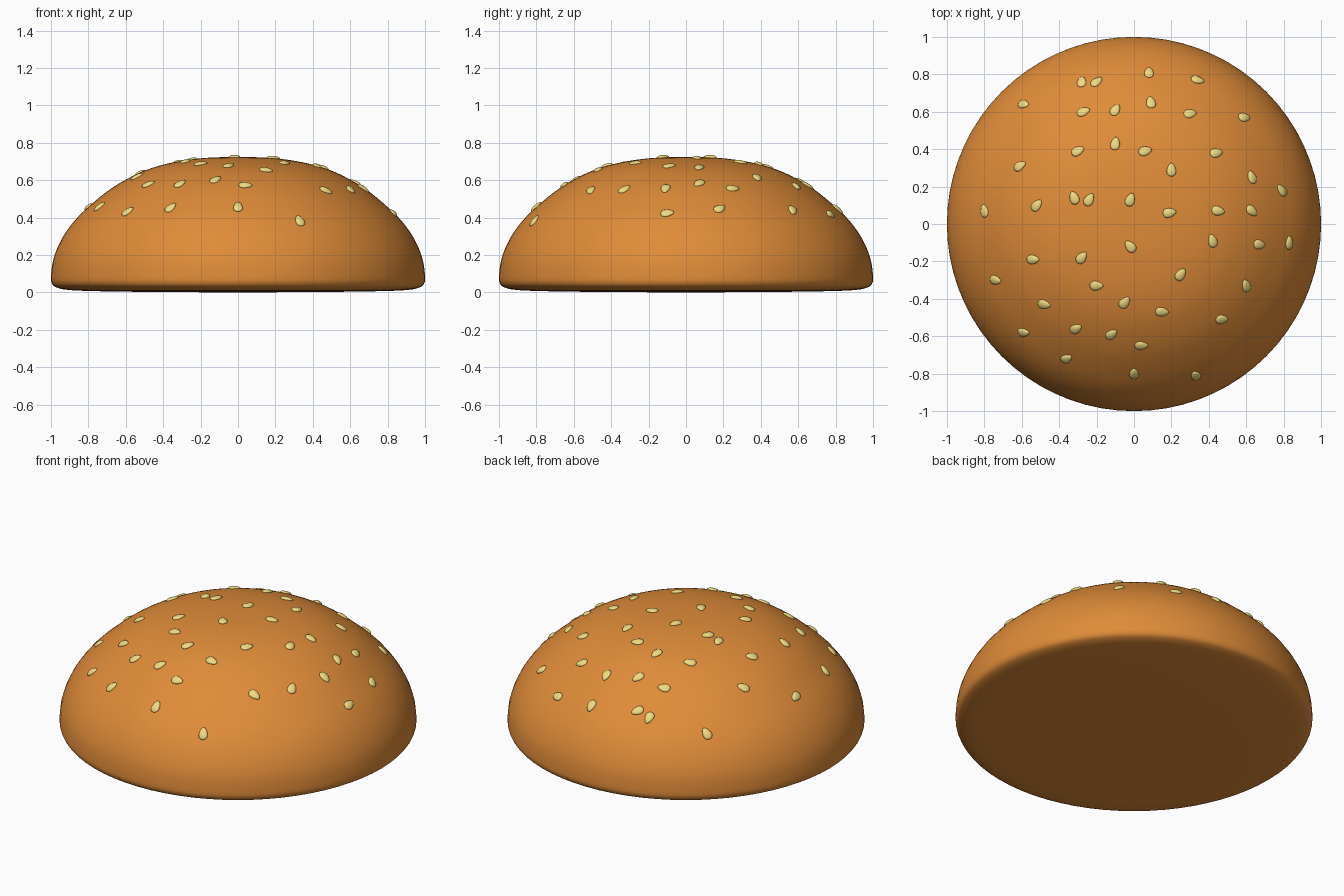
import bpy, bmesh, math
from mathutils import Vector, Matrix

if "Cube" in bpy.data.objects:
    bpy.data.objects.remove(bpy.data.objects["Cube"])


def material(name, color):
    m = bpy.data.materials.new(name)
    m.diffuse_color = (*color, 1)
    m.use_nodes = True
    m.node_tree.nodes["Principled BSDF"].inputs["Base Color"].default_value = m.diffuse_color
    return m


def new_object(name, bm, mat):
    mesh = bpy.data.meshes.new(name)
    bm.to_mesh(mesh)
    bm.free()
    for p in mesh.polygons:
        p.use_smooth = True
    mesh.materials.append(mat)
    ob = bpy.data.objects.new(name, mesh)
    bpy.context.collection.objects.link(ob)
    return ob


def smooth_path(pts, steps):
    """Catmull-Rom curve through the points."""
    p = [2 * pts[0] - pts[1]] + pts + [2 * pts[-1] - pts[-2]]
    out = []
    for i in range(1, len(p) - 2):
        a, b, c, d = p[i - 1:i + 3]
        for k in range(steps):
            t = k / steps
            out.append(0.5 * (2 * b + (c - a) * t + (2 * a - 5 * b + 4 * c - d) * t * t
                              + (3 * b - a - 3 * c + d) * t ** 3))
    return out + [pts[-1]]


# Bun profile (radius, height) from the underside centre to the crown
UNDER = [(0, 0.005), (0.5, 0.008), (0.8, 0.013), (0.92, 0.02), (0.975, 0.034)]
DOME = [(0.996, 0.055), (1, 0.09), (0.99, 0.17), (0.965, 0.245), (0.925, 0.32),
        (0.87, 0.393), (0.8, 0.462), (0.7, 0.545), (0.6, 0.608), (0.49, 0.66),
        (0.35, 0.7), (0.18, 0.724), (0, 0.73)]
profile = smooth_path([Vector(p) for p in UNDER + DOME], 4)
dome = profile[len(UNDER) * 4:]

bun_mat = material("toasted_bread", (0.74, 0.26, 0.04))
seed_mat = material("sesame", (0.87, 0.70, 0.22))

# Bun: profile spun around z
bm = bmesh.new()
verts = [bm.verts.new((p.x, 0, p.y)) for p in profile]
edges = [bm.edges.new(e) for e in zip(verts, verts[1:])]
bmesh.ops.spin(bm, geom=verts + edges, cent=(0, 0, 0), axis=(0, 0, 1),
               angle=math.tau, steps=72, use_duplicate=False)
bmesh.ops.remove_doubles(bm, verts=bm.verts[:], dist=0.0005)
bmesh.ops.recalc_face_normals(bm, faces=bm.faces[:])
new_object("bun_top", bm, bun_mat)


def surface(r):
    """Height and outward normal (radial, up) of the dome at radius r."""
    for a, b in zip(dome, dome[1:]):
        if b.x <= r <= a.x:
            t = (r - a.x) / (b.x - a.x)
            d = (b - a).normalized()
            return a.y + t * (b.y - a.y), (d.y, -d.x)


# Sesame seeds: x, y in hundredths and heading in degrees, seen from the top
SEEDS = [
    (-28, 76, 90), (-20, 76, 40), (8, 81, 90), (34, 77, -15), (-59, 64, -10),
    (-27, 60, 20), (-10, 61, 60), (9, 65, 100), (30, 59, 10), (59, 57, 0),
    (-30, 39, 25), (-10, 43, 80), (6, 39, 15), (44, 38, 10), (-61, 31, 30),
    (20, 29, 90), (63, 25, 110), (79, 18, 130), (-80, 7, 100), (-52, 10, 50),
    (-32, 14, 110), (-24, 13, 60), (-2, 13, 70), (19, 6, 10), (45, 7, -10),
    (63, 7, -40), (42, -9, 105), (67, -11, -10), (83, -10, 90), (-2, -12, 130),
    (-54, -19, 0), (-28, -18, 50), (-74, -30, -10), (-20, -33, 0), (25, -27, 55),
    (60, -33, 110), (-48, -43, -10), (-5, -42, 50), (15, -47, -5), (47, -51, 0),
    (-59, -58, 0), (-31, -56, 30), (-12, -59, 40), (4, -65, 0), (-36, -72, 30),
    (0, -80, 90), (33, -81, 120)]

bm = bmesh.new()
for x, y, heading in SEEDS:
    x, y, h = x / 100, y / 100, math.radians(heading)
    r = math.hypot(x, y)
    z, (nr, nz) = surface(r)
    n = Vector((x / r * nr, y / r * nr, nz))
    along = Vector((math.cos(h), math.sin(h), 0))
    along.z = -along.dot(n) / n.z
    along.normalize()
    side = n.cross(along)
    frame = Matrix((along, side, n)).transposed().to_4x4()
    seed = bmesh.ops.create_uvsphere(bm, u_segments=16, v_segments=8, radius=1)["verts"]
    # flattened drop, narrower towards one end
    for v in seed:
        taper = 1 - 0.28 * v.co.x
        v.co = Vector((0.037 * v.co.x, 0.025 * v.co.y * taper, 0.012 * v.co.z))
    at = Vector((x, y, z)) + n * 0.001
    bmesh.ops.transform(bm, matrix=Matrix.Translation(at) @ frame, verts=seed)
new_object("sesame_seeds", bm, seed_mat)

# Rest the bun on the ground
for ob in bpy.context.collection.objects:
    ob.location.z = -0.005
